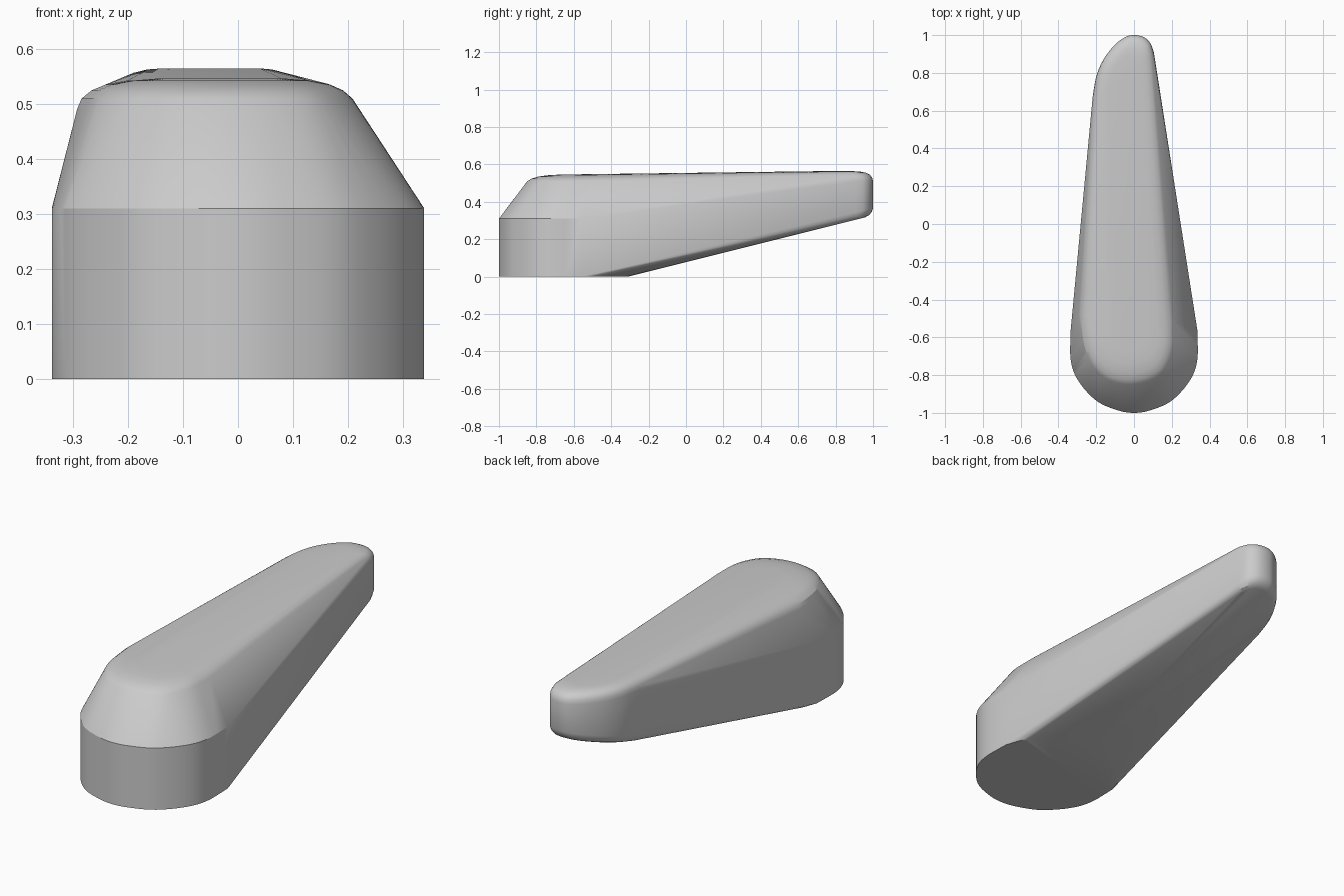
import bpy, bmesh
from mathutils import Vector

if "Cube" in bpy.data.objects:
    bpy.data.objects.remove(bpy.data.objects["Cube"])


def spline(pts, steps=6):
    """Smooth open curve through 2D points."""
    p = [Vector(q) for q in pts]
    p = [2 * p[0] - p[1]] + p + [2 * p[-1] - p[-2]]
    out = []
    for a, b, c, d in zip(p, p[1:], p[2:], p[3:]):
        for i in range(steps):
            t = i / steps
            out.append(0.5 * (2 * b + (c - a) * t + (2 * a - 5 * b + 4 * c - d) * t * t
                              + (3 * b - a - 3 * c + d) * t ** 3))
    return out + [p[-2]]


def layer(outline, centre, scale, height):
    """Outline scaled about a centre; height is a function of the position."""
    c = Vector(centre)
    res = []
    for q in outline:
        s = c + (q - c) * scale
        res.append((s.x, s.y, height(s)))
    return res


points = []

# Pivot end: vertical wall with oval foot
half = [(0.335, -0.56), (0.335, -0.72), (0.295, -0.83), (0.2, -0.935), (0.09, -0.985), (0, -1.0)]
front = spline(half + [(-x, y) for x, y in half[-2::-1]])
back = spline([(-0.335, -0.56), (-0.29, -0.46), (-0.17, -0.355), (0, -0.31),
               (0.17, -0.355), (0.29, -0.46), (0.335, -0.56)])
points += layer(front + back, (0, -0.6), 1.0, lambda q: 0.0)
points += layer(front, (0, -0.6), 1.0, lambda q: 0.31)

# Pivot end: crowned, slightly offset top
crown = spline([(0.215, -0.52), (0.21, -0.67), (0.16, -0.785), (0.08, -0.84), (-0.03, -0.86),
                (-0.14, -0.835), (-0.22, -0.765), (-0.27, -0.65), (-0.292, -0.48)])
for s, z in ((1.0, 0.49), (0.97, 0.509), (0.9, 0.524), (0.8, 0.535), (0.65, 0.542), (0.45, 0.546)):
    points += layer(crown, (-0.03, -0.52), s, lambda q: z)

# Tip: rounded asymmetric end, underside following the slope
tip = spline([(0.105, 0.91), (0.085, 0.96), (0.05, 0.99), (0, 1.0), (-0.05, 0.988),
              (-0.11, 0.94), (-0.165, 0.865), (-0.2, 0.78), (-0.218, 0.68)])
mid = (-0.04, 0.76)
for s, z in ((1.0, 0.51), (0.98, 0.53), (0.93, 0.545), (0.84, 0.556), (0.7, 0.562), (0.55, 0.564)):
    points += layer(tip, mid, s, lambda q: z)
for s, dz in ((1.0, 0.04), (0.97, 0.02), (0.91, 0.006), (0.82, 0.0)):
    points += layer(tip, mid, s, lambda q: 0.25 * (q.y + 0.31) + dz)

# Wrap all sections in one convex skin
bm = bmesh.new()
for p in points:
    bm.verts.new(p)
bmesh.ops.remove_doubles(bm, verts=bm.verts[:], dist=0.0005)
bmesh.ops.convex_hull(bm, input=bm.verts[:])
bmesh.ops.delete(bm, geom=[v for v in bm.verts if not v.link_faces], context='VERTS')
bmesh.ops.recalc_face_normals(bm, faces=bm.faces[:])
mesh = bpy.data.meshes.new("lever_handle")
bm.to_mesh(mesh)
bm.free()
handle = bpy.data.objects.new("lever_handle", mesh)
bpy.context.collection.objects.link(handle)
bpy.context.view_layer.objects.active = handle
handle.select_set(True)
bpy.ops.object.shade_smooth_by_angle(angle=0.45)
